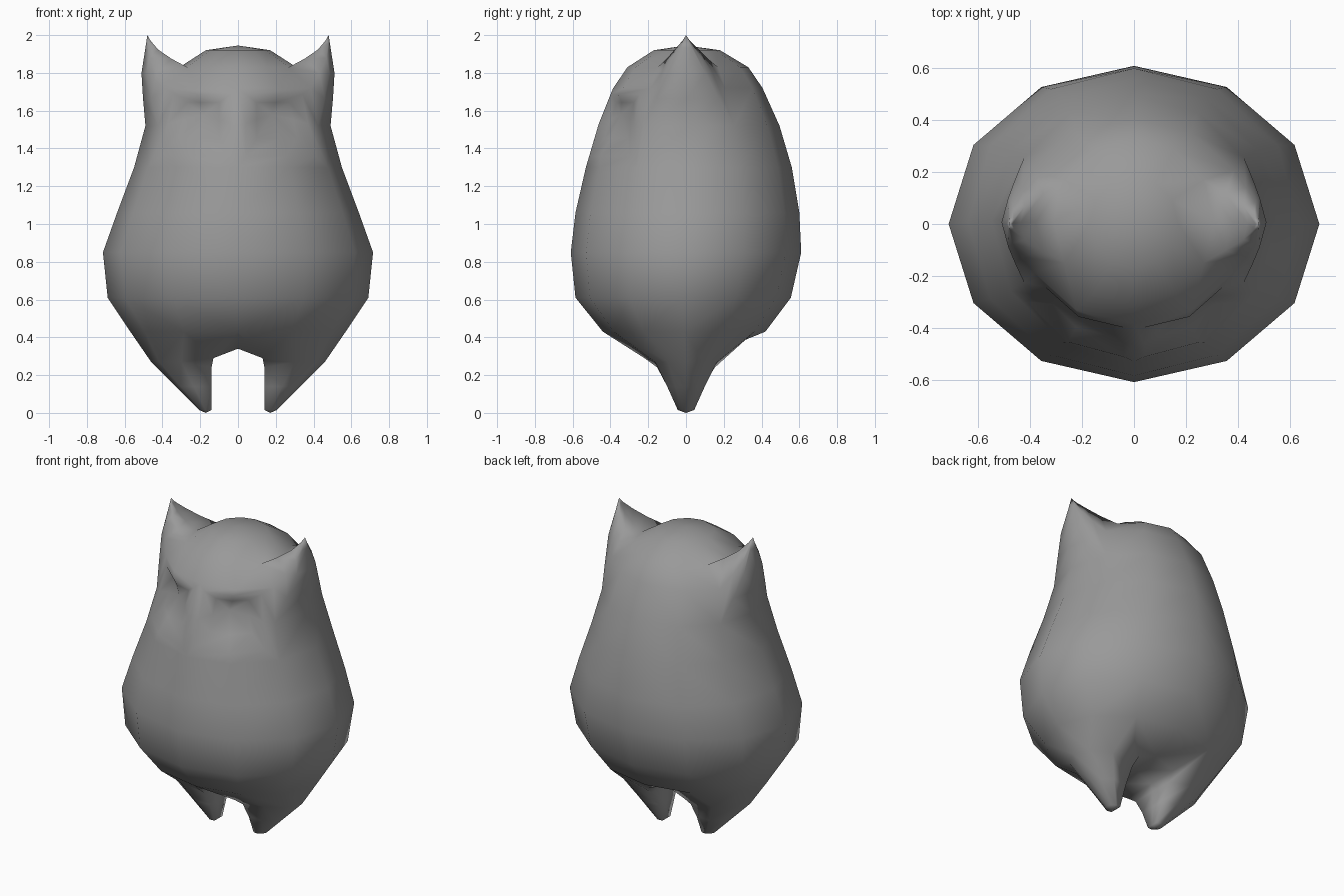
import bpy, bmesh, math
from mathutils import Vector, Matrix

cube = bpy.data.objects.get("Cube")
if cube:
    bpy.data.objects.remove(cube, do_unlink=True)

mat = bpy.data.materials.new("soft grey")
mat.use_nodes = True
GREY = (0.32, 0.32, 0.32, 1)
mat.diffuse_color = GREY
mat.node_tree.nodes["Principled BSDF"].inputs["Base Color"].default_value = GREY

bm = bmesh.new()

# Half body rings: z, half width, front y, back y
PROFILE = [(0.43, 0.57, -0.44, 0.42), (0.61, 0.69, -0.585, 0.555),
           (0.85, 0.715, -0.61, 0.61), (1.06, 0.64, -0.585, 0.60),
           (1.30, 0.55, -0.53, 0.56), (1.52, 0.49, -0.465, 0.495),
           (1.72, 0.445, -0.385, 0.405), (1.83, 0.31, -0.31, 0.33),
           (1.92, 0.17, -0.17, 0.18)]
rings = []
for z, rx, yf, yb in PROFILE:
    ring = []
    for i in range(7):
        a = math.radians(-90 + 30 * i)
        x = 0 if i in (0, 6) else rx * math.cos(a)
        ring.append(bm.verts.new((x, (yf + yb) / 2 + (yb - yf) / 2 * math.sin(a), z)))
    rings.append(ring)


def bridge(a, b, closed=True):
    for i in range(len(a) if closed else len(a) - 1):
        j = (i + 1) % len(a)
        bm.faces.new((a[i], a[j], b[j], b[i]))


def fan(loop, point):
    tip = bm.verts.new(point)
    for i in range(len(loop)):
        bm.faces.new((loop[i], loop[(i + 1) % len(loop)], tip))


def patch(r, s):
    """Boundary of the two by two faces starting at ring r, segment s."""
    return ([rings[r][s + k] for k in range(3)] + [rings[r + 1][s + 2]] +
            [rings[r + 2][s + k] for k in (2, 1, 0)] + [rings[r + 1][s]])


def draw_towards(loop, steps, tip):
    """Grow loops from a boundary towards target points, then close."""
    base = [v.co.copy() for v in loop]
    for target, t in steps:
        new = [bm.verts.new(p.lerp(Vector(target), t)) for p in base]
        bridge(loop, new)
        loop = new
    fan(loop, tip)


# Body skin, leaving openings for ear and eye socket
openings = {(r, s) for r in (5, 6) for s in (2, 3)} | {(r, s) for r in (4, 5) for s in (0, 1)}
EAR, SOCKET = (5, 2), (4, 0)
openings = {(r + i, s + j) for r, s in (EAR, SOCKET) for i in (0, 1) for j in (0, 1)}
for r in range(len(rings) - 1):
    for s in range(6):
        if (r, s) not in openings:
            bm.faces.new((rings[r][s], rings[r][s + 1], rings[r + 1][s + 1], rings[r + 1][s]))
crown = bm.verts.new((0, 0, 1.945))
for s in range(6):
    bm.faces.new((rings[-1][s], rings[-1][s + 1], crown))

# Ear and eye socket
draw_towards(patch(*EAR), [((0.53, 0, 1.97), 0.32), ((0.525, 0, 1.985), 0.6),
                           ((0.49, 0, 1.99), 0.88)], (0.48, 0, 2.0))
draw_towards(patch(*SOCKET), [((0.18, -0.45, 1.57), 0.22), ((0.18, -0.35, 1.58), 0.55)],
             (0.18, -0.345, 1.58))

# Underside between the legs
mid = [bm.verts.new((0, y, 0.34)) for y in (-0.22, 0, 0.2)]
inner = [bm.verts.new((0.13, y, 0.29)) for y in (-0.22, 0, 0.2)]
low = rings[0]
bridge([low[0]] + mid + [low[6]], [low[1]] + inner + [low[5]], closed=False)

# Leg: outer half ellipse, flat inner side
loop = low[1:6] + inner[::-1]
for z_out, z_in, outer, depth in [(0.27, 0.24, 0.46, 0.19), (0.14, 0.14, 0.33, 0.115),
                                  (0.015, 0.015, 0.205, 0.05)]:
    new = []
    for deg in (-60, -30, 0, 30, 60):
        a = math.radians(deg)
        new.append(bm.verts.new((0.14 + (outer - 0.14) * math.cos(a), depth * math.sin(a), z_out)))
    new += [bm.verts.new((0.14, y * depth, z_in)) for y in (0.8, 0, -0.8)]
    bridge(loop, new)
    loop = new
fan(loop, (0.17, 0, 0))

# Mirror to the other side and weld
bmesh.ops.mirror(bm, geom=bm.verts[:] + bm.edges[:] + bm.faces[:],
                 matrix=Matrix.Identity(4), merge_dist=0.001, axis='X')
bmesh.ops.remove_doubles(bm, verts=bm.verts[:], dist=0.001)
bmesh.ops.recalc_face_normals(bm, faces=bm.faces[:])
for f in bm.faces:
    f.smooth = True

mesh = bpy.data.meshes.new("owl_body")
bm.to_mesh(mesh)
bm.free()
mesh.materials.append(mat)
body = bpy.data.objects.new("owl_body", mesh)
bpy.context.collection.objects.link(body)
